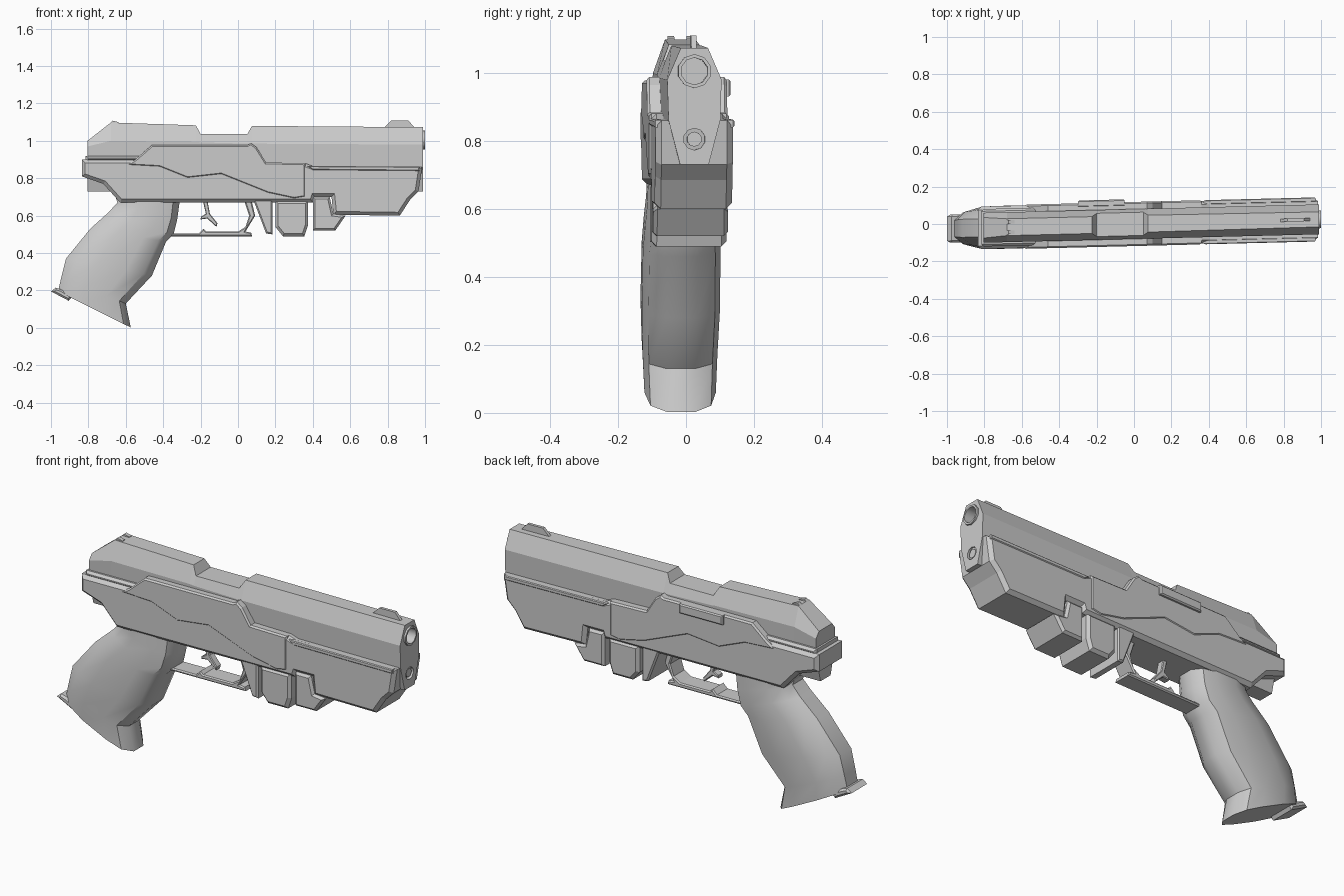
import bpy, math
from mathutils import Vector

if "Cube" in bpy.data.objects:
    bpy.data.objects.remove(bpy.data.objects["Cube"])

SKEW = 0.025  # whole model is turned very slightly in plan


def loft(name, rings, smooth=False):
    """Skin closed rings of equal length and cap both ends."""
    import bmesh
    bm = bmesh.new()
    loops = [[bm.verts.new((x, y + SKEW * x, z)) for x, y, z in r] for r in rings]
    n = len(loops[0])
    for a, b in zip(loops, loops[1:]):
        for i in range(n):
            j = (i + 1) % n
            bm.faces.new((a[i], a[j], b[j], b[i]))
    bm.faces.new(loops[0])
    bm.faces.new(loops[-1])
    bmesh.ops.recalc_face_normals(bm, faces=bm.faces)
    me = bpy.data.meshes.new(name)
    bm.to_mesh(me)
    bm.free()
    ob = bpy.data.objects.new(name, me)
    bpy.context.collection.objects.link(ob)
    if smooth:
        bpy.ops.object.select_all(action='DESELECT')
        ob.select_set(True)
        bpy.context.view_layer.objects.active = ob
        bpy.ops.object.shade_smooth_by_angle(angle=math.radians(40))
    return ob


def inset(pts, d):
    """Mitred inward offset of an x-z outline."""
    p = [Vector(q) for q in pts]
    n = len(p)
    area = sum(p[i].cross(p[(i + 1) % n]) for i in range(n))
    s = 1 if area > 0 else -1
    out = []
    for i in range(n):
        e1 = (p[i] - p[i - 1]).normalized()
        e2 = (p[(i + 1) % n] - p[i]).normalized()
        n1, n2 = Vector((-e1.y, e1.x)) * s, Vector((-e2.y, e2.x)) * s
        out.append(p[i] + (n1 + n2) * d / (1 + n1.dot(n2)))
    return out


def plate(name, pts, hw, c=0.0, y=0.0):
    """Prism of an x-z outline, half width hw, chamfer c on both sides."""
    levels = [(-hw, pts), (hw, pts)]
    if c:
        small = inset(pts, c)
        levels = [(-hw, small), (c - hw, pts), (hw - c, pts), (hw, small)]
    return loft(name, [[(p[0], y + w, p[1]) for p in o] for w, o in levels])


def lathe(name, z, profile, n=10):
    """Rings of (x, radius) around the bore axis."""
    ring = [(math.cos(2 * math.pi * (i + .5) / n), math.sin(2 * math.pi * (i + .5) / n))
            for i in range(n)]
    return loft(name, [[(x, r * a, z + r * b) for a, b in ring] for x, r in profile], True)


# slide: faceted section, dipping at the ejection port
rings = []
for x, top, tw, shoulder in [(-.805, 1.0, .055, .97), (-.68, 1.098, .045, 1.0),
                             (-.225, 1.083, .045, .995), (-.2, 1.037, .062, .992),
                             (.05, 1.037, .062, .985), (.075, 1.08, .045, .985),
                             (.99, 1.073, .04, .98)]:
    half = [(.042, .73), (.076, .86), (.08, shoulder), (tw, top)]
    rings.append([(x, w, z) for w, z in half] + [(x, -w, z) for w, z in reversed(half)])
slide = loft("slide", rings)

# muzzle and guide rod openings
for nm, z, r in (("bore_cutter", 1.005, .048), ("rod_cutter", .805, .032)):
    cut = lathe(nm, z, [(.9, r), (1.05, r)])
    cut.hide_render = True
    cut.display_type = 'WIRE'
    m = slide.modifiers.new(nm, 'BOOLEAN')
    m.operation, m.object, m.solver = 'DIFFERENCE', cut, 'EXACT'
lathe("barrel", 1.005, [(.905, .04), (1.0, .04), (1.0, .05), (.93, .05)])
lathe("barrel_floor", 1.005, [(.9, .045), (.91, .045)])
lathe("guide_rod", .805, [(.88, .022), (.985, .022)])

# frame with its dust cover
plate("frame", [(-.835, .9), (-.835, .81), (-.72, .77), (-.63, .67), (.4, .67), (.41, .7),
                (.5, .7), (.51, .605), (.865, .6), (.92, .685), (.965, .73), (.985, .86),
                (.4, .865), (.36, .88), (.15, .88), (.08, .97), (-.46, .97),
                (-.55, .9)], .114, .018)
# ledge that carries the slide at the rear
plate("rear_ledge", [(-.815, .89), (-.815, .92), (-.5, .92), (-.5, .89)], .1, .012)
# raised panels on both sides
plate("side_panels", [(-.6, .87), (-.55, .9), (-.46, .978), (.05, .978), (.07, .988), (.1, .965),
                      (.15, .885), (.36, .88), (.36, .7), (.3, .69), (.16, .72), (-.09, .82),
                      (-.27, .8), (-.42, .86)], .118, .008)
# long rails beside the slide
for s in (-1, 1):
    plate("side_rail", [(.37, .866), (.4, .845), (.97, .84), (.97, .862)], .012, .004, s * .106)
# slide catch, on the far side only
plate("slide_catch", [(-.3, .93), (-.3, .98), (-.05, .98), (-.05, .93)], .018, .006, .115)

# parts hanging below the frame
plate("front_hook", [(.4, .7), (.49, .7), (.51, .61), (.575, .6), (.52, .52), (.4, .52)],
      .11, .012)
plate("accessory_block", [(.2, .68), (.2, .54), (.24, .49), (.355, .49), (.375, .55), (.375, .68)],
      .11, .015)
plate("guard_tooth", [(.08, .69), (.15, .505), (.185, .5), (.185, .69)], .105, .008)

# trigger guard and trigger
plate("trigger_guard", [(-.38, .49), (.075, .49), (.07, .51), (.04, .515), (.055, .54), (.092, .6),
                        (.07, .69), (.03, .69), (.06, .6), (.04, .54), (0, .515),
                        (-.17, .515), (-.185, .53), (-.21, .505), (-.38, .505)], .05, .006)
plate("trigger", [(-.165, .69), (-.15, .61), (-.11, .56), (-.115, .54), (-.165, .585),
                  (-.2, .58), (-.198, .595), (-.172, .61), (-.19, .69)], .02, .004)

# grip: rounded section lofted between back and front edges
half = [(0, .42), (.12, .8), (.35, 1), (.7, 1), (.9, .85), (1, .38)]
section = half + [(t, -w) for t, w in reversed(half)]
rings = []
for b, f, hw in [((-.66, .72), (-.31, .69), .1), ((-.645, .67), (-.325, .58), .104),
                 ((-.69, .62), (-.345, .5), .11), ((-.79, .53), (-.385, .46), .114),
                 ((-.92, .37), (-.46, .28), .115), ((-.945, .27), (-.6, .13), .11),
                 ((-.962, .195), (-.573, .002), .105)]:
    b, f = Vector(b), Vector(f)
    rings.append([(*[(b.lerp(f, t)).x, w * hw], b.lerp(f, t).y) for t, w in section])
loft("grip", rings, True)
# magazine lip behind the grip base
plate("magazine_lip", [(-1.0, .195), (-.975, .215), (-.945, .205), (-.885, .17), (-.905, .145)],
      .075, .01)

# sights
plate("front_sight", [(.78, 1.07), (.82, 1.11), (.91, 1.11), (.945, 1.07)], .008)
for s in (-1, 1):
    plate("rear_sight", [(-.7, 1.08), (-.67, 1.108), (-.64, 1.1), (-.64, 1.08)], .01, 0, s * .028)
